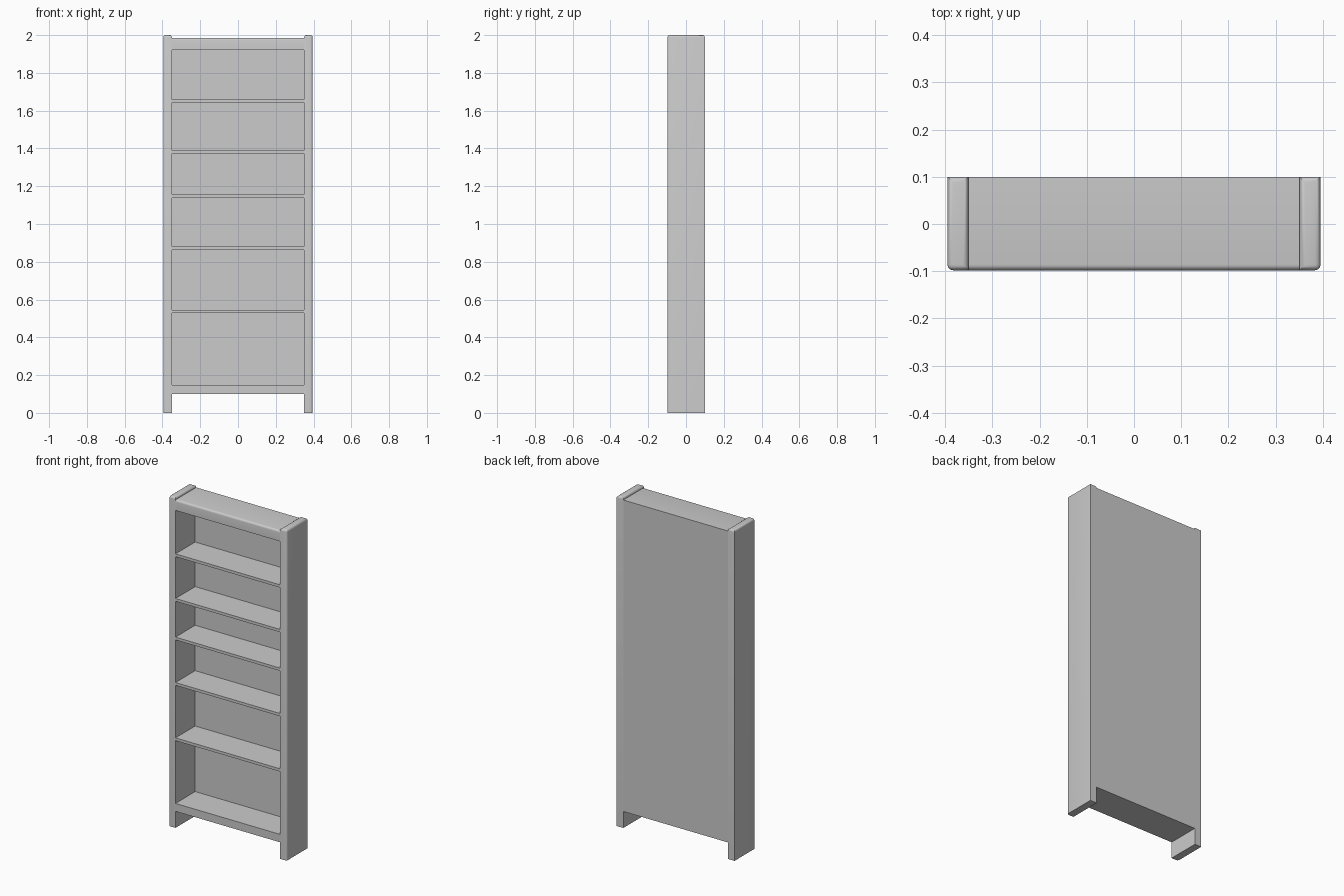
import bpy, bmesh

if "Cube" in bpy.data.objects:
    bpy.data.objects.remove(bpy.data.objects["Cube"])

OUT, INN = 0.395, 0.35          # outer and inner half widths
FRONT, BACK = -0.098, 0.1       # front and back planes
BACK_T = 0.01                   # back panel thickness


def board(name, x, y, z, pick=None, radius=0.012):
    """Box between (min, max) ranges; edges chosen by pick(a, b) are rounded."""
    bm = bmesh.new()
    bmesh.ops.create_cube(bm, size=1)
    for v in bm.verts:
        for i, (lo, hi) in enumerate((x, y, z)):
            v.co[i] = lo if v.co[i] < 0 else hi
    if pick:
        edges = [e for e in bm.edges if pick(e.verts[0].co, e.verts[1].co)]
        bmesh.ops.bevel(bm, geom=edges, offset=radius, segments=4,
                        profile=0.5, affect='EDGES')
    mesh = bpy.data.meshes.new(name)
    bm.to_mesh(mesh)
    bm.free()
    ob = bpy.data.objects.new(name, mesh)
    bpy.context.collection.objects.link(ob)
    if pick:
        bpy.context.view_layer.objects.active = ob
        ob.select_set(True)
        bpy.ops.object.shade_smooth_by_angle()
        ob.select_set(False)
    return ob


# Side panels: rounded top rim and outer front edge, mirrored
def side_edges(a, b):
    top = min(a.z, b.z) > 1.99
    outer_front = max(a.y, b.y) < 0 and min(a.x, b.x) > OUT - 0.01
    return top or outer_front


sides = board("side_panels", (INN, OUT), (FRONT, BACK), (0, 2), side_edges)
sides.modifiers.new("mirror", 'MIRROR').use_mirror_merge = False

# Top board with a rounded upper front edge
board("top_board", (-INN, INN), (FRONT, BACK - BACK_T), (1.922, 1.986),
      lambda a, b: min(a.z, b.z) > 1.98 and max(a.y, b.y) < 0)

# Bottom board
board("bottom_board", (-INN, INN), (FRONT, BACK - BACK_T), (0.1, 0.148))

# Back panel
board("back_panel", (-INN, INN), (BACK - BACK_T, BACK), (0.1, 1.986))

# Shelves, by height of their upper faces
for i, z in enumerate((0.545, 0.88, 1.155, 1.389, 1.659)):
    board(f"shelf_{i + 1}", (-INN, INN), (FRONT, BACK - BACK_T), (z - 0.017, z))
